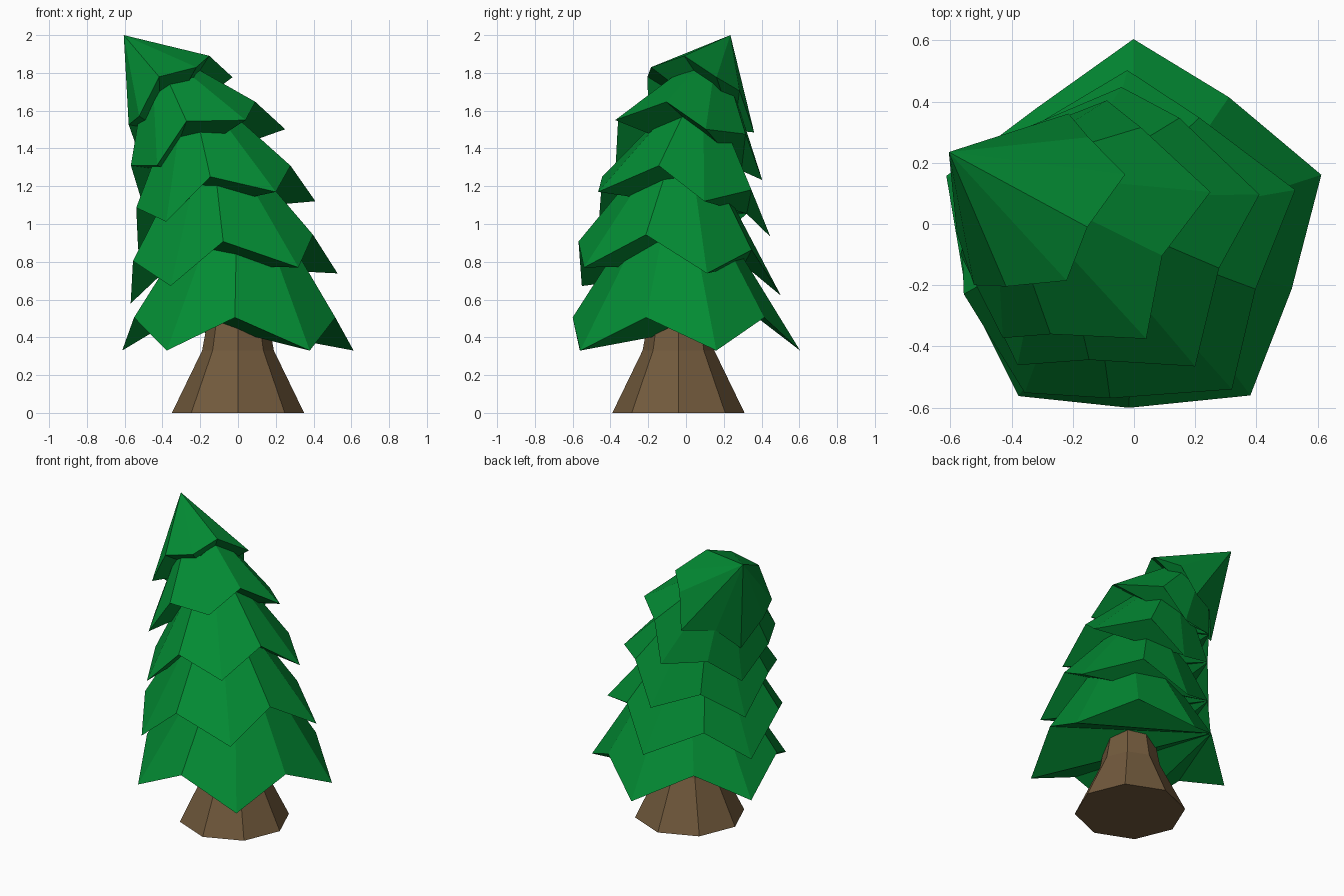
import bpy, bmesh, math
from mathutils import Vector

cube = bpy.data.objects.get("Cube")
if cube:
    bpy.data.objects.remove(cube)


def material(name, rgb):
    mat = bpy.data.materials.new(name)
    mat.use_nodes = True
    mat.diffuse_color = (*rgb, 1)
    mat.node_tree.nodes["Principled BSDF"].inputs["Base Color"].default_value = (*rgb, 1)
    return mat


leaf_green = material("leaf_green", (0.001, 0.262, 0.034))
bark_brown = material("bark_brown", (0.168, 0.102, 0.046))


def finish(bm, name, mat):
    bmesh.ops.recalc_face_normals(bm, faces=bm.faces)
    mesh = bpy.data.meshes.new(name)
    bm.to_mesh(mesh)
    bm.free()
    mesh.materials.append(mat)
    obj = bpy.data.objects.new(name, mesh)
    bpy.context.collection.objects.link(obj)
    return obj


def bridge(bm, low, high):
    n = len(low)
    for i in range(n):
        j = (i + 1) % n
        bm.faces.new((low[i], low[j], high[j], high[i]))


def branch_tier(name, center, tip, next_tip, apex, lift, pointed):
    """Leaning cone whose rim alternates five low tips and five raised notches."""
    center, apex, lift = Vector(center), Vector(apex), Vector(lift)
    u = Vector(tip) - center
    radius = u.length
    u.normalize()
    axis = u.cross(Vector(next_tip) - center).normalized()
    v = axis.cross(u)
    bm = bmesh.new()
    rim = []
    for i in range(10):
        angle = math.tau * i / 10
        spoke = (u * math.cos(angle) + v * math.sin(angle)) * radius
        if i % 2:
            # The rear notch is cut deeper
            spoke = spoke * (0.8 if i == 5 else 0.87) + lift
        rim.append(bm.verts.new(center + spoke))
    # Underside, folded from the rear notch
    for i in range(6, 14):
        bm.faces.new((rim[5], rim[i % 10], rim[(i + 1) % 10]))
    if pointed:
        peak = bm.verts.new(apex)
        for i in range(10):
            bm.faces.new((rim[i], rim[(i + 1) % 10], peak))
    else:
        # Cut short where the next tier hides the top
        top = [bm.verts.new(p.co.lerp(apex, 0.55)) for p in rim]
        bridge(bm, rim, top)
        bm.faces.new(top)
    return finish(bm, name, leaf_green)


# Foliage tiers, bottom to top: center, front tip, next tip, apex, notch lift
tiers = [
    ((0, -.04, .33), (.38, -.56, .33), (.61, .16, .33), (0, -.04, 1.38), (-.018, 0, .175)),
    ((-.02, -.077, .676), (.32, -.54, .77), (.53, .1, .74), (-.155, -.006, 1.59), (-.06, .012, .183)),
    ((-.068, -.056, 1.02), (.2, -.465, 1.17), (.41, .1, 1.12), (-.27, .09, 1.8), (-.055, .05, .154)),
    ((-.147, -.026, 1.342), (.04, -.375, 1.55), (.25, .11, 1.5), (-.46, .17, 1.96), (-.075, .04, .107)),
    ((-.301, .055, 1.604), (-.22, -.185, 1.83), (-.045, .15, 1.77), (-.605, .235, 2), (-.041, .007, .072)),
]
for k, points in enumerate(tiers):
    branch_tier(f"branch_tier_{k + 1}", *points, k == len(tiers) - 1)

# Flared eight-sided trunk
bm = bmesh.new()
rings = []
for z, r in ((0, .35), (.33, .19), (.6, .14)):
    rings.append([bm.verts.new((r * math.cos(math.tau * i / 8), r * math.sin(math.tau * i / 8) - .04, z))
                  for i in range(8)])
for low, high in zip(rings, rings[1:]):
    bridge(bm, low, high)
bm.faces.new(rings[0])
bm.faces.new(rings[-1])
finish(bm, "trunk", bark_brown)
